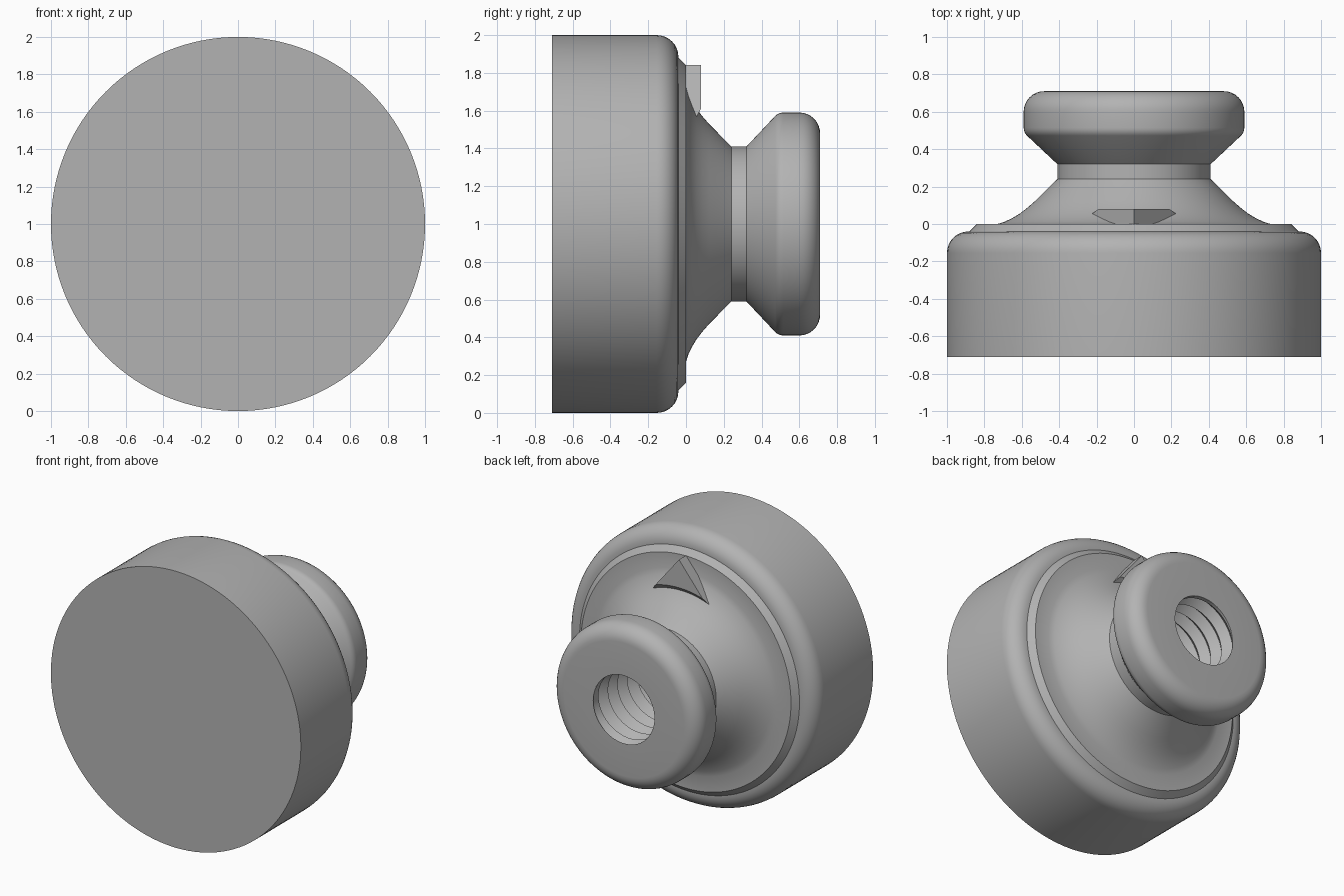
import bpy, bmesh, math

if "Cube" in bpy.data.objects:
    bpy.data.objects.remove(bpy.data.objects["Cube"])

SEG = 128
grey = bpy.data.materials.new("plain grey")
grey.diffuse_color = (0.45, 0.45, 0.45, 1)
grey.use_nodes = True
grey.node_tree.nodes["Principled BSDF"].inputs["Base Color"].default_value = grey.diffuse_color


def polar(r, a, y):
    return (r * math.cos(a), y, 1 + r * math.sin(a))


def finish(bm, name, angle=30):
    """Turn a bmesh into a named object with smooth faces and sharp edges."""
    bmesh.ops.remove_doubles(bm, verts=bm.verts, dist=0.0002)
    mesh = bpy.data.meshes.new(name)
    bm.to_mesh(mesh)
    bm.free()
    mesh.materials.append(grey)
    ob = bpy.data.objects.new(name, mesh)
    bpy.context.collection.objects.link(ob)
    bpy.ops.object.select_all(action='DESELECT')
    ob.select_set(True)
    bpy.context.view_layer.objects.active = ob
    bpy.ops.object.shade_smooth_by_angle(angle=math.radians(angle))
    return ob


def bridge(bm, rings, closed=True):
    for a, b in zip(rings, rings[1:]):
        n = len(a)
        for i in range(n):
            j = (i + 1) % n
            bm.faces.new((a[i], a[j], b[j], b[i]))


def fillet(cr, cy, rad, a0, a1, n=8):
    """Arc points (radius, y) from angle a0 to a1 in degrees."""
    return [(cr + rad * math.cos(math.radians(a0 + (a1 - a0) * i / n)),
             cy + rad * math.sin(math.radians(a0 + (a1 - a0) * i / n)))
            for i in range(n + 1)]


# Body: one lathed profile of (radius, y) around the y axis
profile = [(1.0, -0.71)]
profile += fillet(0.885, -0.155, 0.115, 0, 90)             # drum shoulder
profile += [(0.88, -0.04), (0.84, 0.0), (0.73, 0.0)]       # raised collar
profile += [(0.69, 0.013), (0.65, 0.032), (0.61, 0.056),   # flared neck
            (0.57, 0.087), (0.53, 0.122), (0.41, 0.24)]
profile += [(0.41, 0.32)]                                  # groove
profile += fillet(0.53, 0.515, 0.06, -45, 0, 4)            # knob underside
profile += fillet(0.48, 0.60, 0.11, 0, 90)                 # knob rim
profile += [(0.245, 0.71)]
bm = bmesh.new()
rings = [[bm.verts.new(polar(r, 2 * math.pi * i / SEG, y)) for i in range(SEG)]
         for r, y in profile]
bridge(bm, rings)
bm.faces.new(rings[0])
bmesh.ops.recalc_face_normals(bm, faces=bm.faces)
# the opening counts as outside, so make sure the front disc faces -y
front = min(bm.faces, key=lambda f: f.calc_center_median().y)
if front.normal.y > 0:
    bmesh.ops.reverse_faces(bm, faces=bm.faces)
finish(bm, "knob_body", 25)

# Threaded bore: rows follow a helix, alternating crest and root
Y0, Y1, PITCH, MINOR, DEPTH = 0.10, 0.71, 0.11, 0.245, 0.05
BSEG = 64
bm = bmesh.new()
rows = []
for k in range(-3, int((Y1 - Y0) / PITCH * 2) + 3):
    row = []
    for i in range(BSEG + 1):
        raw = Y0 + PITCH * (k / 2 + i / BSEG)
        y = min(max(raw, Y0), Y1)
        t = ((y - Y0) / PITCH - i / BSEG) % 1
        tri = 1 - abs(2 * t - 1)
        fade = min(1, (Y1 - y) / 0.03, (y - Y0) / 0.03)
        row.append(bm.verts.new(polar(MINOR + DEPTH * tri * fade,
                                      2 * math.pi * i / BSEG, y)))
    rows.append(row)
for a, b in zip(rows, rows[1:]):
    for i in range(BSEG):
        if max(v.co.y for v in (a[i], a[i + 1], b[i], b[i + 1])) - \
           min(v.co.y for v in (a[i], a[i + 1], b[i], b[i + 1])) > 1e-5:
            bm.faces.new((a[i], a[i + 1], b[i + 1], b[i]))
# bore floor
bm.faces.new([bm.verts.new(polar(MINOR, 2 * math.pi * i / BSEG, Y0))
              for i in range(BSEG)])
bmesh.ops.remove_doubles(bm, verts=bm.verts, dist=0.0002)
bmesh.ops.dissolve_degenerate(bm, edges=bm.edges, dist=0.0002)
for f in bm.faces:                                         # face the axis
    c = f.calc_center_median()
    inward = (-c.x * f.normal.x - (c.z - 1) * f.normal.z
              if abs(f.normal.y) < 0.95 else f.normal.y)
    if inward < 0:
        f.normal_flip()
finish(bm, "threaded_bore", 30)

# Pointer: raised triangle with its lower edge following the neck
APEX, K, N = 0.843, 0.815, 12


def pointer_ring(bm, r, y):
    # corner where the slanted side x = K * (APEX - z) meets radius r
    a, b, c = 1 + K * K, -2 * K * K * APEX, K * K * APEX ** 2 - r * r
    z = (-b + math.sqrt(b * b - 4 * a * c)) / (2 * a)
    half = math.atan2(K * (APEX - z), z)
    pts = [polar(r, math.pi / 2 + half * (1 - 2 * i / N), y) for i in range(N + 1)]
    return [bm.verts.new(p) for p in pts + [(0, y, 1 + APEX)]]


bm = bmesh.new()
rings = [pointer_ring(bm, r, y) for r, y in ((0.61, -0.01), (0.61, 0.055), (0.64, 0.08))]
bridge(bm, rings)
bm.faces.new(rings[0])
bm.faces.new(rings[-1])
bmesh.ops.recalc_face_normals(bm, faces=bm.faces)
finish(bm, "pointer", 25)
